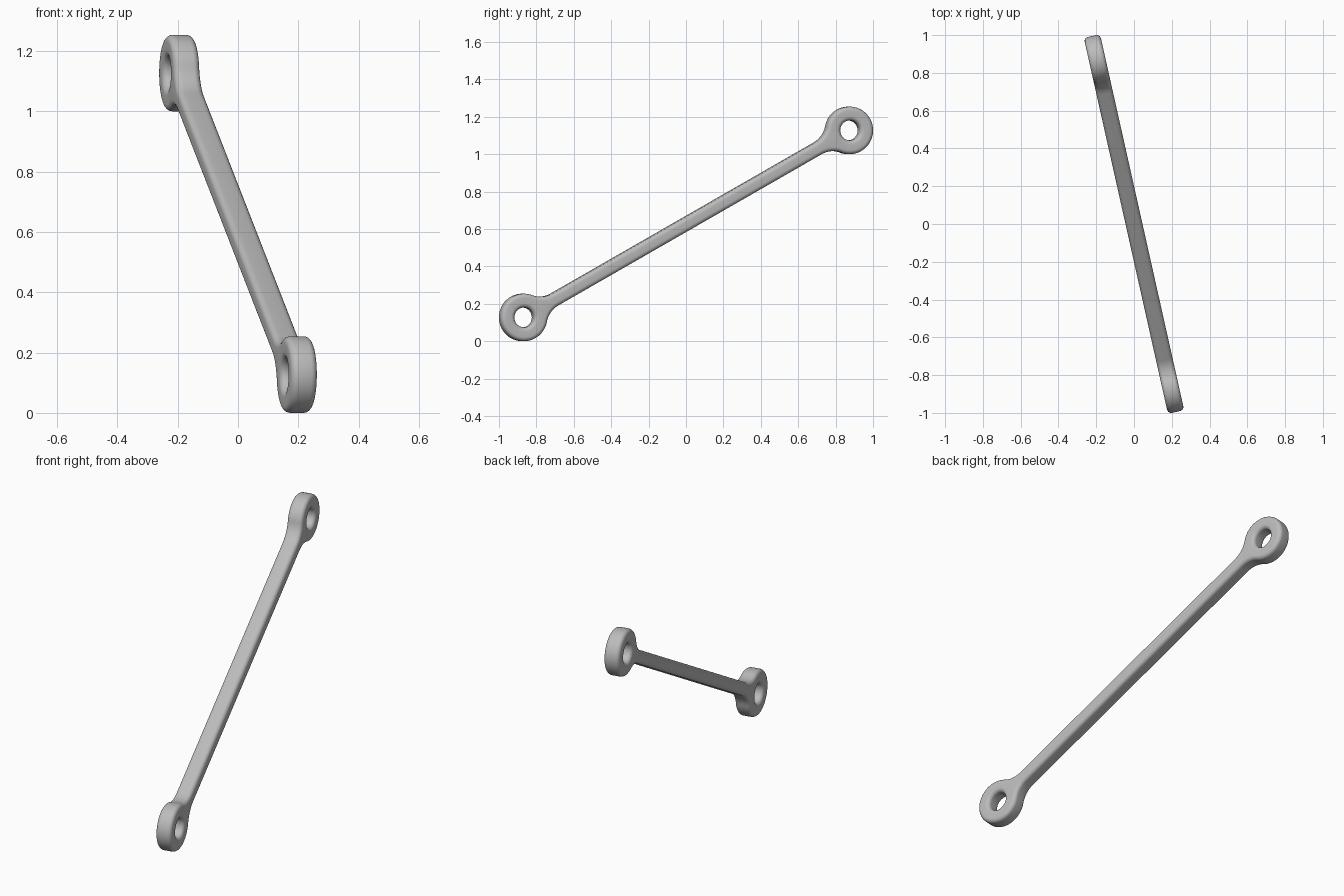
import bpy, bmesh
from math import sin, cos, pi, sqrt, atan2
from mathutils import Vector, Matrix

cube = bpy.data.objects.get("Cube")
if cube:
    bpy.data.objects.remove(cube)

# Main sizes
EYE = Vector((-0.195, 0.871, 0.5))   # upper eye relative to the middle of the link
R, HOLE, FILLET = 0.127, 0.053, 0.13
HALF_ROD, HALF_THICK, ROUND = 0.036, 0.044, 0.022
HALF_LEN = EYE.length


def arc(cx, cy, r, a, b, n):
    return [(cx + r * cos(a + (b - a) * i / n), cy + r * sin(a + (b - a) * i / n))
            for i in range(n + 1)]


def outline(d):
    """Link outline moved inwards by d: two round eyes blended into a straight rod."""
    fy = HALF_ROD + FILLET
    s = sqrt((R + FILLET) ** 2 - fy ** 2)
    a = atan2(fy, -s)
    e = HALF_LEN
    eye = arc(e, 0, R - d, -a, a, 56)
    blend = arc(e - s, fy, FILLET + d, a - pi, -pi / 2, 12)
    lower = [(x, -y) for x, y in reversed(blend)]
    half = lower + eye[1:-1] + blend
    return half + [(-x, -y) for x, y in half]


def hole(d, side):
    return arc(side * HALF_LEN, 0, HOLE + d, 0, 2 * pi, 48)[:-1]


# Rounded edge profile: inward offset and height at each layer
quarter = [(ROUND * (1 - cos(i * pi / 12)), HALF_THICK - ROUND + ROUND * sin(i * pi / 12))
           for i in range(7)]
layers = [(d, -w) for d, w in reversed(quarter)] + quarter

bm = bmesh.new()
caps = ([], [])
for shape in (outline, lambda d: hole(d, 1), lambda d: hole(d, -1)):
    rings = [[bm.verts.new((x, y, w)) for x, y in shape(d)] for d, w in layers]
    n = len(rings[0])
    for lo, hi in zip(rings, rings[1:]):
        for i in range(n):
            j = (i + 1) % n
            bm.faces.new((lo[i], lo[j], hi[j], hi[i]))
    for cap, ring in zip(caps, (rings[0], rings[-1])):
        cap += [bm.edges.get((ring[i], ring[(i + 1) % n])) for i in range(n)]

# Flat side faces with the eye holes left open
for cap, way in zip(caps, (-1, 1)):
    bmesh.ops.triangle_fill(bm, edges=cap, use_beauty=True, normal=(0, 0, way))
bmesh.ops.recalc_face_normals(bm, faces=bm.faces)

# Lean the link along the line between its eyes
u = EYE.normalized()
w = u.cross(Vector((0, 0, 1))).normalized()
v = w.cross(u)
frame = Matrix((u, v, w)).transposed().to_4x4()
bm.transform(Matrix.Translation((0, 0, EYE.z + R)) @ frame)

mesh = bpy.data.meshes.new("link_rod")
bm.to_mesh(mesh)
bm.free()
link = bpy.data.objects.new("link_rod", mesh)
bpy.context.collection.objects.link(link)

# Plain grey metal
grey = bpy.data.materials.new("grey")
grey.use_nodes = True
grey.diffuse_color = (0.5, 0.5, 0.5, 1)
grey.node_tree.nodes["Principled BSDF"].inputs["Base Color"].default_value = (0.5, 0.5, 0.5, 1)
mesh.materials.append(grey)

bpy.context.view_layer.objects.active = link
link.select_set(True)
bpy.ops.object.shade_smooth_by_angle(angle=pi / 6)
